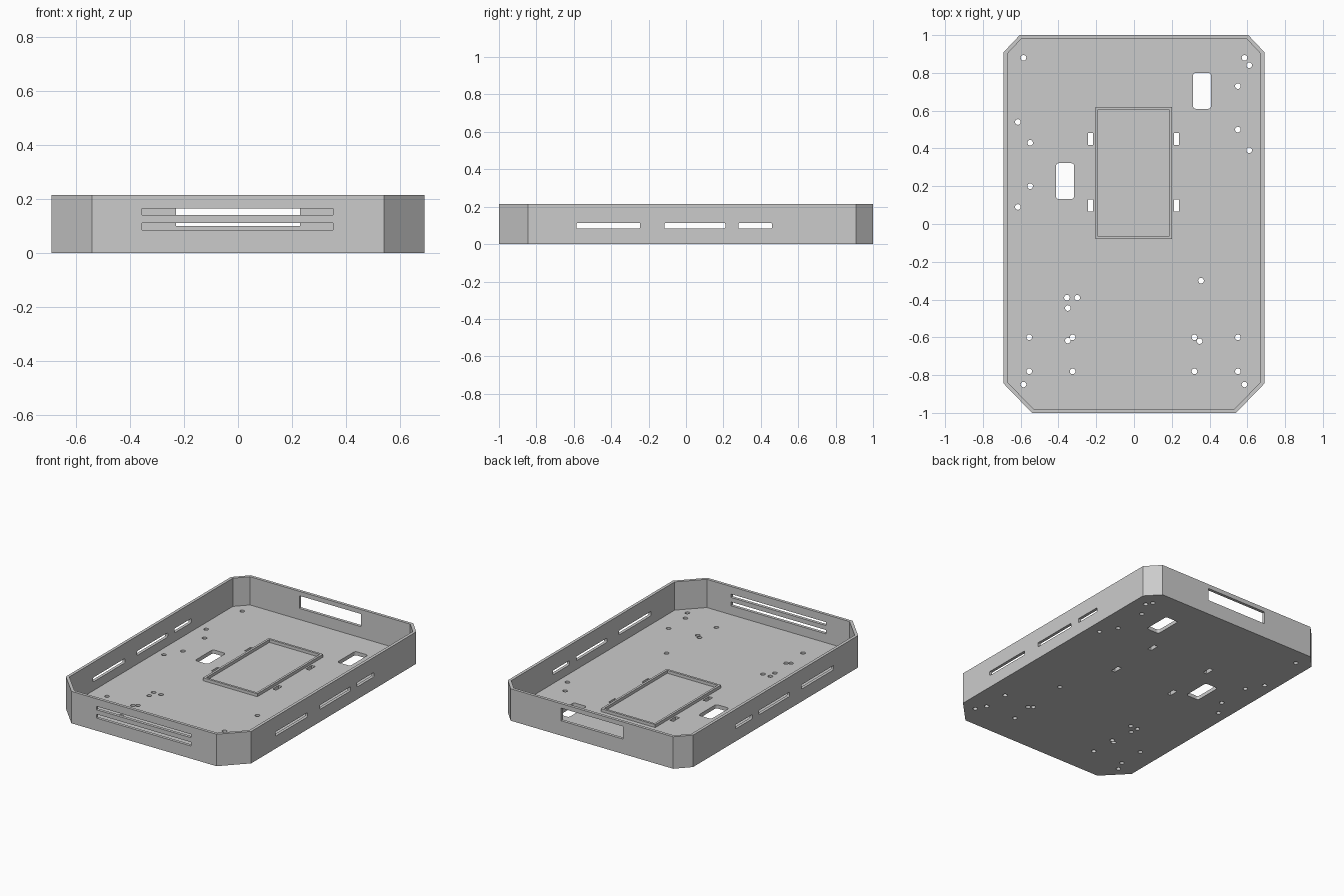
import bpy, bmesh, math
from mathutils import Matrix, Vector

cube = bpy.data.objects.get("Cube")
if cube:
    bpy.data.objects.remove(cube, do_unlink=True)

WALL, FLOOR, HEIGHT = 0.02, 0.025, 0.215

grey = bpy.data.materials.new("plain grey")
grey.use_nodes = True
grey.diffuse_color = (0.6, 0.6, 0.6, 1)
grey.node_tree.nodes["Principled BSDF"].inputs["Base Color"].default_value = (0.6, 0.6, 0.6, 1)


def make_object(name, bm):
    bmesh.ops.recalc_face_normals(bm, faces=bm.faces)
    mesh = bpy.data.meshes.new(name)
    bm.to_mesh(mesh)
    bm.free()
    mesh.materials.append(grey)
    obj = bpy.data.objects.new(name, mesh)
    bpy.context.collection.objects.link(obj)
    return obj


def prism(bm, outline, z0, z1):
    """Extrude a flat outline upward and return its top face."""
    base = bm.faces.new([bm.verts.new((x, y, z0)) for x, y in outline])
    top = bmesh.ops.extrude_face_region(bm, geom=[base])["geom"]
    bmesh.ops.translate(bm, vec=(0, 0, z1 - z0),
                        verts=[v for v in top if isinstance(v, bmesh.types.BMVert)])
    return next(f for f in top if isinstance(f, bmesh.types.BMFace))


def rounded_rect(x0, x1, y0, y1, r, steps=4):
    if r == 0:
        return [(x0, y0), (x1, y0), (x1, y1), (x0, y1)]
    corners = [(x1 - r, y1 - r), (x0 + r, y1 - r), (x0 + r, y0 + r), (x1 - r, y0 + r)]
    return [(cx + r * math.cos(a), cy + r * math.sin(a))
            for i, (cx, cy) in enumerate(corners)
            for a in [(i + k / steps) * math.pi / 2 for k in range(steps + 1)]]


def cut(target, bm):
    """Subtract a set of cutters from the target, then discard them."""
    cutter = make_object("cutter", bm)
    cutter.hide_render = True
    mod = target.modifiers.new("cut", 'BOOLEAN')
    mod.operation, mod.solver, mod.object = 'DIFFERENCE', 'EXACT', cutter
    mod.use_self = True
    bpy.context.view_layer.objects.active = target
    bpy.ops.object.modifier_apply(modifier=mod.name)
    bpy.data.objects.remove(cutter, do_unlink=True)


# Tray: eight-sided block with its top inset and pushed down to the floor
half = [(0.54, -1), (0.69, -0.845), (0.69, 0.91), (0.605, 1)]
outline = half + [(-x, y) for x, y in reversed(half)]
bm = bmesh.new()
top = prism(bm, outline, 0, HEIGHT)
bm.normal_update()
bmesh.ops.recalc_face_normals(bm, faces=bm.faces)
bmesh.ops.inset_region(bm, faces=[top], thickness=WALL, use_even_offset=True)
pushed = bmesh.ops.extrude_face_region(bm, geom=[top])["geom"]
bmesh.ops.translate(bm, vec=(0, 0, FLOOR - HEIGHT),
                    verts=[v for v in pushed if isinstance(v, bmesh.types.BMVert)])
if top.is_valid:
    bmesh.ops.delete(bm, geom=[top], context='FACES_ONLY')
tray = make_object("tray", bm)

# Floor openings: two cable ports and four clip slots beside the frame
bm = bmesh.new()
for x, y in [(0.36, 0.705), (-0.365, 0.227)]:
    prism(bm, rounded_rect(x - 0.048, x + 0.048, y - 0.095, y + 0.095, 0.015), -0.1, 0.1)
for x in (-0.23, 0.225):
    for y in (0.45, 0.097):
        prism(bm, rounded_rect(x - 0.014, x + 0.014, y - 0.032, y + 0.032, 0), -0.1, 0.1)

# Screw holes
holes = [(-.585, .88), (.585, .88), (.61, .84), (.55, .73), (.55, .5), (.61, .39),
         (-.615, .54), (-.55, .43), (-.55, .2), (-.615, .09),
         (-.355, -.39), (-.3, -.39), (-.35, -.445), (.355, -.3),
         (-.35, -.617), (.347, -.62), (-.585, -.85), (.585, -.85)]
holes += [(x, y) for x in (-.555, -.325, .32, .55) for y in (-.6, -.78)]
for x, y in holes:
    prism(bm, rounded_rect(x - .015, x + .015, y - .015, y + .015, 0.01499), -0.1, 0.1)
cut(tray, bm)

# Side vents: outlines drawn flat as (y, z) and swept through both walls
bm = bmesh.new()
for y0, y1 in [(-0.585, -0.245), (-0.115, 0.21), (0.28, 0.46)]:
    for z0, z1 in [(0.084, 0.113), (0.144, 0.174)]:
        prism(bm, rounded_rect(y0, y1, z0, z1, 0.006), -0.8, 0.8)
bm.transform(Matrix(((0, 0, 1, 0), (1, 0, 0, 0), (0, 1, 0, 0), (0, 0, 0, 1))))
cut(tray, bm)

# Front vents and rear connector window: outlines drawn as (x, z)
bm = bmesh.new()
for z0, z1 in [(0.085, 0.111), (0.141, 0.164)]:
    prism(bm, rounded_rect(-0.355, 0.352, z0, z1, 0), 0.9, 1.1)
prism(bm, rounded_rect(-0.23, 0.23, 0.1, 0.185, 0), -1.1, -0.9)
bm.transform(Matrix.Rotation(math.pi / 2, 4, 'X'))
cut(tray, bm)

# Raised locating frame on the floor
bm = bmesh.new()
top = prism(bm, rounded_rect(-0.205, 0.2, -0.08, 0.62, 0), FLOOR - 0.005, FLOOR + 0.02)
frame = make_object("locating_frame", bm)
bm = bmesh.new()
prism(bm, rounded_rect(-0.19, 0.185, -0.065, 0.605, 0), -0.1, 0.2)
cut(frame, bm)
